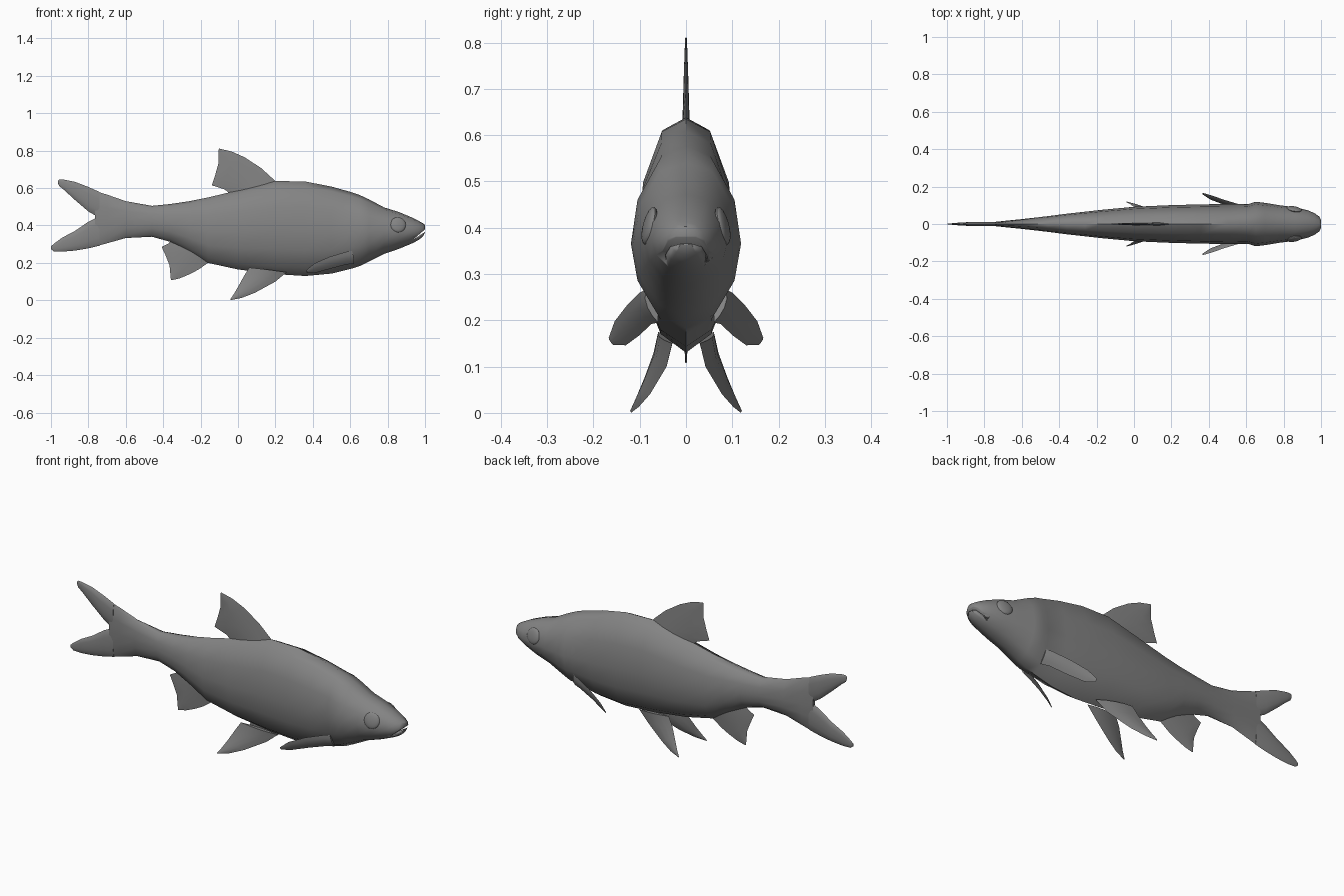
import bpy, bmesh, math
from mathutils import Vector

if "Cube" in bpy.data.objects:
    bpy.data.objects.remove(bpy.data.objects["Cube"])

grey = bpy.data.materials.new("fish grey")
grey.diffuse_color = (0.23, 0.23, 0.23, 1)
grey.use_nodes = True
grey.node_tree.nodes["Principled BSDF"].inputs["Base Color"].default_value = grey.diffuse_color


def finish(bm, name, angle=50):
    bmesh.ops.remove_doubles(bm, verts=bm.verts, dist=0.0002)
    bmesh.ops.recalc_face_normals(bm, faces=bm.faces)
    me = bpy.data.meshes.new(name)
    bm.to_mesh(me)
    bm.free()
    me.materials.append(grey)
    ob = bpy.data.objects.new(name, me)
    bpy.context.collection.objects.link(ob)
    bpy.ops.object.select_all(action='DESELECT')
    ob.select_set(True)
    bpy.context.view_layer.objects.active = ob
    bpy.ops.object.shade_smooth_by_angle(angle=math.radians(angle))
    return ob


def skin(rings, name, angle=50):
    """Join closed rings into a capped surface."""
    bm = bmesh.new()
    loops = [[bm.verts.new(p) for p in r] for r in rings]
    n = len(loops[0])
    for a, b in zip(loops, loops[1:]):
        for i in range(n):
            bm.faces.new((a[i], a[(i + 1) % n], b[(i + 1) % n], b[i]))
    bm.faces.new(loops[0])
    bm.faces.new(loops[-1])
    return finish(bm, name, angle)


# Half cross-section: (share of half width, share of height)
HALF = [(0, 1), (.5, .945), (.88, .73), (1, .48), (.88, .27), (.52, .08), (0, 0)]
SECTION = HALF + [(-y, z) for y, z in HALF[-2:0:-1]]


def loft(name, stations, angle=50):
    """Stations: x, top, bottom, half width."""
    return skin([[(x, w * y, b + (t - b) * z) for y, z in SECTION]
                 for x, t, b, w in stations], name, angle)


def fin(name, lead, trail, thick, flip=1):
    """Lens-shaped blade between two edges, thinning towards the tip."""
    lead, trail = [[Vector((x, y * flip, z)) for x, y, z in e] for e in (lead, trail)]
    rings = []
    for i, (a, b) in enumerate(zip(lead, trail)):
        k = min(i, len(lead) - 2)
        along = (lead[k + 1] + trail[k + 1]) - (lead[k] + trail[k])
        side = along.cross(lead[0] - trail[0]).normalized()
        t = thick * (1 - .8 * i / (len(lead) - 1))
        prof = [(0, 0), (.25, .8), (.5, 1), (.75, .7), (1, 0),
                (.75, -.7), (.5, -1), (.25, -.8)]
        rings.append([a.lerp(b, u) + side * t * v for u, v in prof])
    return skin(rings, name)


# Body, with the head flaring at the gill covers
body = loft("body", [
    (-.765, .585, .287, .009), (-.70, .565, .305, .016), (-.60, .53, .333, .026),
    (-.46, .505, .34, .042), (-.36, .515, .312, .055), (-.26, .53, .26, .066),
    (-.16, .55, .2, .077), (0, .588, .165, .092), (.2, .638, .14, .101),
    (.36, .635, .13, .105), (.5, .608, .143, .107), (.61, .577, .17, .106),
    (.65, .563, .183, .119), (.70, .54, .207, .113), (.78, .497, .248, .1),
    (.86, .472, .275, .09), (.93, .443, .304, .073), (.965, .425, .322, .058),
    (.99, .411, .342, .04), (1.0, .403, .362, .022)])

# Mouth: a wedge cut across the snout
wedge = [(1.03, .405), (1.03, .385), (.934, .323)]
cutter = skin([[(x, y, z) for x, z in wedge] for y in (-.2, .2)], "mouth_cutter")
cut = body.modifiers.new("mouth", 'BOOLEAN')
cut.operation = 'DIFFERENCE'
cut.solver = 'EXACT'
cut.object = cutter
bpy.context.view_layer.objects.active = body
bpy.ops.object.select_all(action='DESELECT')
body.select_set(True)
bpy.ops.object.modifier_apply(modifier=cut.name)
bpy.data.objects.remove(cutter)

# Forked tail
loft("tail_upper_lobe", [
    (-.74, .579, .44, .011), (-.80, .606, .475, .012), (-.87, .633, .535, .011),
    (-.93, .645, .59, .007), (-.955, .646, .61, .003), (-.962, .64, .625, .001)])
loft("tail_lower_lobe", [
    (-.74, .45, .292, .011), (-.80, .42, .278, .012), (-.87, .372, .266, .011),
    (-.94, .335, .26, .007), (-.985, .302, .262, .003), (-1.0, .288, .274, .001)])


def flat(points):
    return [(x, 0, z) for x, z in points]


# Fins on the centre line
fin("dorsal_fin",
    flat([(.215, .61), (.195, .642), (.125, .706), (.035, .765), (-.035, .796), (-.1, .811)]),
    flat([(-.03, .56), (-.07, .592), (-.14, .615), (-.122, .67), (-.105, .73), (-.103, .805)]),
    .01)
fin("anal_fin",
    flat([(-.14, .215), (-.165, .197), (-.21, .165), (-.26, .139), (-.31, .118), (-.356, .107)]),
    flat([(-.35, .335), (-.37, .305), (-.408, .285), (-.385, .235), (-.366, .187), (-.359, .112)]),
    .01)

# Paired fins and eyes
for flip, side in ((-1, "near"), (1, "far")):
    fin("pelvic_fin_" + side,
        [(.26, .03, .15), (.2, .042, .1), (.09, .078, .04), (.02, .102, .013), (-.04, .118, .001)],
        [(.06, .06, .175), (.032, .07, .13), (.002, .09, .075), (-.02, .106, .037), (-.041, .119, .006)],
        .012, flip)
    fin("pectoral_fin_" + side,
        [(.61, .088, .265), (.58, .1, .26), (.49, .127, .233), (.41, .154, .198), (.366, .167, .162)],
        [(.62, .06, .195), (.58, .075, .192), (.49, .1, .168), (.41, .13, .146), (.368, .157, .147)],
        .01, flip)
    # Slightly domed eye lying on the cheek
    bm = bmesh.new()
    bmesh.ops.create_uvsphere(bm, u_segments=20, v_segments=10, radius=.042)
    normal = Vector((.17, flip, .25)).normalized()
    turn = normal.to_track_quat('Z', 'Y')
    for v in bm.verts:
        v.co = turn @ Vector((v.co.x, v.co.y, v.co.z * .3)) + Vector((.856, flip * .079, .404))
    finish(bm, "eye_" + side)
